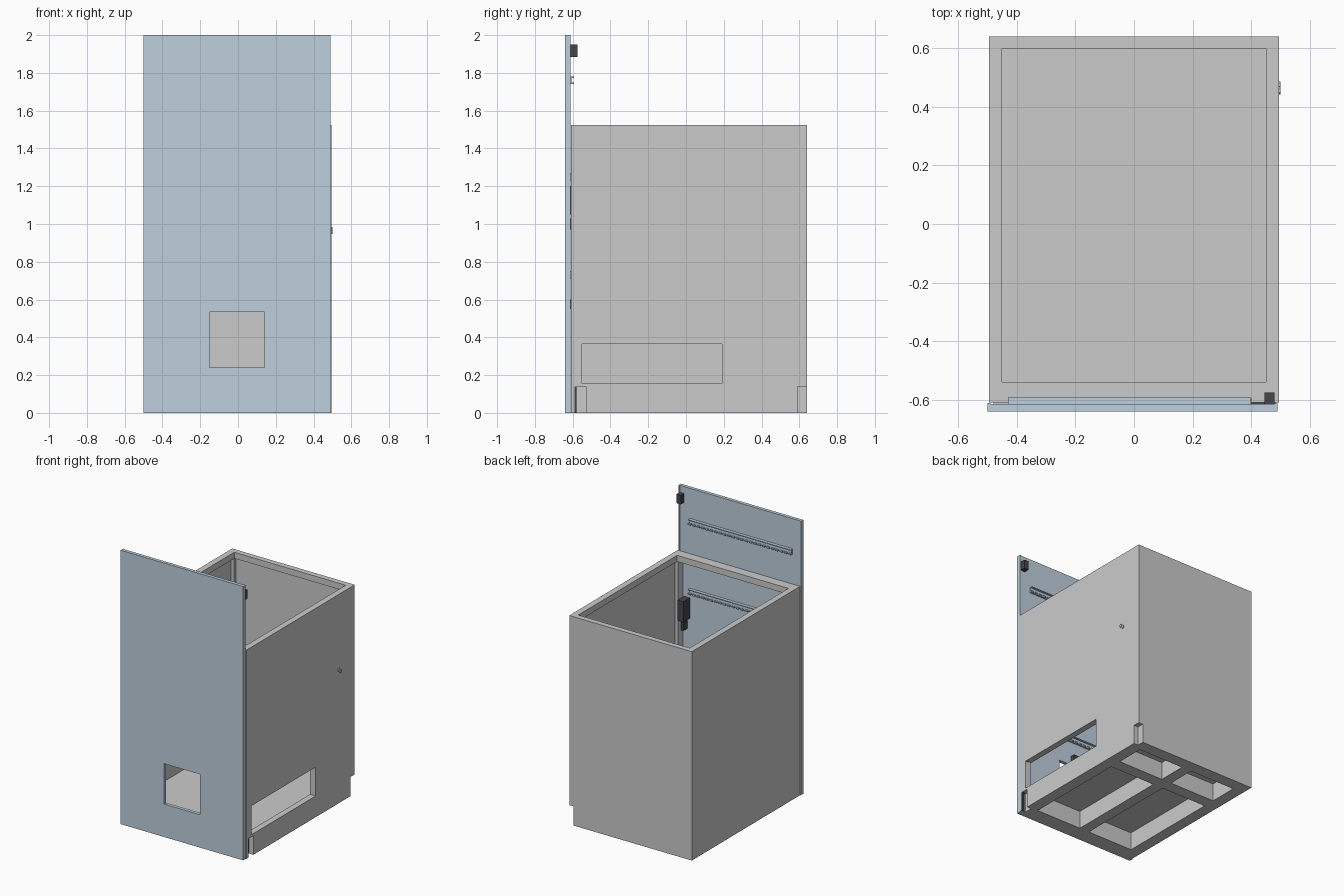
import bpy, bmesh

if "Cube" in bpy.data.objects:
    bpy.data.objects.remove(bpy.data.objects["Cube"])


def material(name, color):
    m = bpy.data.materials.new(name)
    m.diffuse_color = (*color, 1)
    m.use_nodes = True
    m.node_tree.nodes["Principled BSDF"].inputs["Base Color"].default_value = m.diffuse_color
    return m


BLUE = material("door_blue", (0.52, 0.63, 0.73))
DARK = material("dark_metal", (0.06, 0.06, 0.07))
PALE = material("pale_grey", (0.68, 0.68, 0.70))


def boxes(name, ranges, mat=None):
    """One object made of boxes given as (x0, x1, y0, y1, z0, z1)."""
    bm = bmesh.new()
    for x0, x1, y0, y1, z0, z1 in ranges:
        for v in bmesh.ops.create_cube(bm, size=1)["verts"]:
            v.co = ((x0, x1)[v.co.x > 0], (y0, y1)[v.co.y > 0], (z0, z1)[v.co.z > 0])
    mesh = bpy.data.meshes.new(name)
    bm.to_mesh(mesh)
    bm.free()
    ob = bpy.data.objects.new(name, mesh)
    bpy.context.collection.objects.link(ob)
    if mat:
        mesh.materials.append(mat)
    return ob


def cut(ob, ranges):
    cutter = boxes(ob.name + "_cutter", ranges)
    cutter.hide_render = True
    cutter.hide_viewport = True
    mod = ob.modifiers.new("cut", "BOOLEAN")
    mod.operation = "DIFFERENCE"
    mod.solver = "EXACT"
    mod.object = cutter


W, F, B, H, Z = 0.495, -0.61, 0.64, 1.525, 0.14   # half width, front, back, top, base height
T, R = 0.02, 0.045                               # sheet and frame thickness

# Base block: four recesses below, corner notches on the right side
base = boxes("base", [(-W, W, F, B, 0, Z)])
cells = [(x0, x1, y0, y1, -0.1, Z - 0.01)
         for x0, x1 in ((-0.41, -0.04), (0.04, 0.41))
         for y0, y1 in ((-0.52, 0.25), (0.34, 0.55))]
cut(base, cells + [(W - 0.035, 0.6, -0.59, -0.53, -0.1, Z + 0.1),
                   (W - 0.035, 0.6, 0.59, 0.7, -0.1, Z + 0.1)])

# Sheet walls, the right one with a low service opening
boxes("left_wall", [(-W, -W + T, F, B, Z, H - R)], PALE)
boxes("back_wall", [(-W + T, W - T, B - T, B, Z, H - R)])
right = boxes("right_wall", [(W - T, W, F, B, Z, H - R)], PALE)
cut(right, [(0.4, 0.6, -0.55, 0.19, 0.155, 0.365)])
boxes("opening_surround", [(W - R, W - T, 0.19, 0.215, Z, 0.39),
                           (W - R, W - T, -0.54, 0.19, 0.365, 0.39),
                           (W - R, W - T, -0.54, 0.19, Z, 0.155)])

# Top rim and corner posts
rim = boxes("top_rim", [(-W, W, F, B, H - R, H)])
cut(rim, [(-0.45, 0.45, -0.54, 0.6, H - 0.2, H + 0.1)])
boxes("corner_posts", [(x, x + R - T, y0, y1, Z, H - R)
                       for x in (-W + T, W - R)
                       for y0, y1 in ((F, -0.55), (B - R, B - T))])

# Small plate on the floor
boxes("floor_plate", [(-0.085, 0.085, 0.33, 0.4, Z, Z + 0.004)], PALE)

# Front door with window and edge flanges
door = boxes("door", [(-0.5, 0.49, -0.64, -0.615, 0, 2)], BLUE)
cut(door, [(-0.15, 0.14, -0.7, -0.5, 0.24, 0.535)])
boxes("door_flanges", [(-0.5, -0.49, -0.615, -0.611, 0, 2),
                       (0.48, 0.49, -0.615, -0.611, 0, 2)], BLUE)

# Slotted rails across the inside of the door
for i, z in enumerate((0.71, 1.23, 1.74)):
    parts = [(-0.43, 0.4, -0.615, -0.606, z, z + 0.04),
             (-0.43, 0.4, -0.606, -0.592, z + 0.034, z + 0.04)]
    parts += [(-0.43 + k * 0.0353, -0.41 + k * 0.0353, -0.606, -0.594, z, z + 0.01)
              for k in range(24)]
    boxes(f"door_rail_{i + 1}", parts, BLUE)

# Lock case and edge latches on the door
boxes("lock_case", [(0.4, 0.445, -0.615, -0.54, 1.05, 1.2),
                    (0.42, 0.44, -0.615, -0.57, 0.97, 1.03)], DARK)
boxes("edge_latches", [(0.445, 0.48, -0.615, -0.575, 1.885, 1.95)], DARK)
boxes("window_latch", [(-0.06, 0.04, -0.615, -0.58, 0.55, 0.6)], DARK)

# Sill strip and hinge pin at the bottom right front
boxes("door_sill", [(-0.48, 0.485, -0.615, -0.585, 0, 0.01)])
boxes("hinge_pin", [(0.475, 0.49, -0.59, -0.58, 0, 0.15)], DARK)

# Two hexagonal plugs on the right wall
for i, (y, z) in enumerate(((0.455, 0.975), (0.475, 0.958))):
    bpy.ops.mesh.primitive_cylinder_add(vertices=6, radius=0.012, depth=0.012,
                                        location=(W, y, z), rotation=(0, 1.5708, 0))
    bpy.context.object.name = f"wall_plug_{i + 1}"
